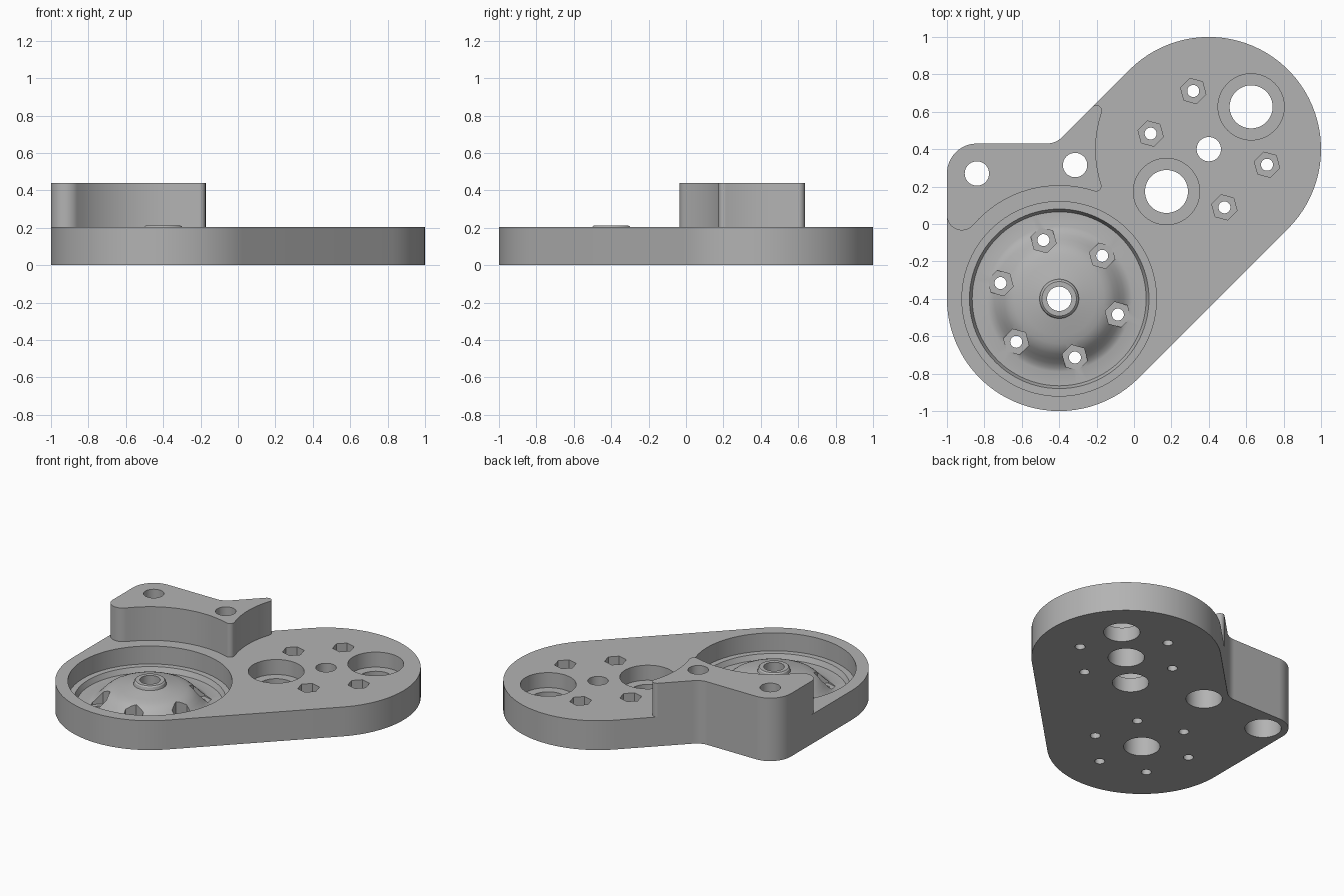
import bpy, bmesh
from math import sin, cos, radians, pi

if "Cube" in bpy.data.objects:
    bpy.data.objects.remove(bpy.data.objects["Cube"], do_unlink=True)

PLATE_TOP, BLOCK_TOP = 0.205, 0.44
WHEEL, GEAR = (-0.4, -0.4), (0.4, 0.4)      # centres of the two round ends

grey = bpy.data.materials.new("plain grey")
grey.use_nodes = True
grey.diffuse_color = (0.45, 0.45, 0.45, 1)
grey.node_tree.nodes["Principled BSDF"].inputs["Base Color"].default_value = grey.diffuse_color


def arc(centre, r, start, end):
    """Points along an arc, angles in degrees."""
    n = max(4, int(abs(end - start) / 4))
    steps = [radians(start + (end - start) * i / n) for i in range(n + 1)]
    return [(centre[0] + r * cos(a), centre[1] + r * sin(a)) for a in steps]


def polar(centre, r, angle):
    return centre[0] + r * cos(radians(angle)), centre[1] + r * sin(radians(angle))


def extrude(bm, outline, z0, z1):
    rings = [[bm.verts.new((x, y, z)) for x, y in outline] for z in (z0, z1)]
    bm.faces.new(rings[0][::-1])
    bm.faces.new(rings[1])
    for i in range(len(outline)):
        j = (i + 1) % len(outline)
        bm.faces.new((rings[0][i], rings[0][j], rings[1][j], rings[1][i]))


def circle(centre, r, n=64, phase=0):
    return [polar(centre, r, phase + 360 * i / n) for i in range(n)]


def lathe(bm, centre, profile, closed=False, n=64):
    """Revolve (radius, height) points; open profiles get end caps."""
    rings = [[bm.verts.new((x, y, z)) for x, y in circle(centre, r, n)] for r, z in profile]
    pairs = list(zip(rings, rings[1:]))
    if closed:
        pairs.append((rings[-1], rings[0]))
    else:
        bm.faces.new(rings[0][::-1])
        bm.faces.new(rings[-1])
    for a, b in pairs:
        for i in range(n):
            j = (i + 1) % n
            bm.faces.new((a[i], a[j], b[j], b[i]))


def finish(name, bm):
    bmesh.ops.remove_doubles(bm, verts=bm.verts, dist=0.0001)
    bmesh.ops.recalc_face_normals(bm, faces=bm.faces)
    mesh = bpy.data.meshes.new(name)
    bm.to_mesh(mesh)
    bm.free()
    mesh.materials.append(grey)
    obj = bpy.data.objects.new(name, mesh)
    bpy.context.collection.objects.link(obj)
    return obj


def activate(obj):
    bpy.ops.object.select_all(action='DESELECT')
    obj.select_set(True)
    bpy.context.view_layer.objects.active = obj


def cut(obj, cutter):
    activate(obj)
    mod = obj.modifiers.new("cut", 'BOOLEAN')
    mod.operation, mod.solver, mod.object = 'DIFFERENCE', 'EXACT', cutter
    bpy.ops.object.modifier_apply(modifier=mod.name)


# Shared back edge: inner fillet, then the rounded corner
back_edge = arc((-0.468, 0.55), 0.12, -45, -90) + arc((-0.84, 0.27), 0.16, 90, 180)

# Base plate
bm = bmesh.new()
extrude(bm, arc(GEAR, 0.6, -45, 135) + back_edge + arc(WHEEL, 0.6, 180, 315), 0, PLATE_TOP)
base_plate = finish("base_plate", bm)

# Raised block, hollowed to clear both round ends
bm = bmesh.new()
extrude(bm, arc((-0.92, 0.046), 0.08, 180, 319.4)
        + arc(WHEEL, 0.605, 139.4, 72)[1:-1]
        + arc((-0.204, 0.204), 0.03, 252, 378)
        + arc(GEAR, 0.605, 198, 161.2)[1:-1]
        + arc((-0.201, 0.605), 0.03, -18.8, 135)
        + back_edge, PLATE_TOP, BLOCK_TOP)
raised_block = finish("raised_block", bm)

# Domed dish with a stepped bore and hub
bm = bmesh.new()
dish_profile = [(0.115, 0), (0.52, 0), (0.52, 0.08), (0.48, 0.08), (0.465, 0.045),
                (0.39, 0.045), (0.37, 0.051), (0.345, 0.07), (0.32, 0.097), (0.295, 0.123),
                (0.27, 0.143), (0.24, 0.156), (0.2, 0.166), (0.105, 0.185),
                (0.1, 0.205), (0.092, 0.212), (0.065, 0.212), (0.065, 0.14), (0.115, 0.14)]
lathe(bm, WHEEL, dish_profile, closed=True, n=96)
dome_dish = finish("dome_dish", bm)

# Hexagonal nut pockets and screw holes
wheel_bolts = [polar(WHEEL, 0.325, 45 + 60 * k) for k in range(6)]
gear_bolts = [polar(GEAR, 0.322, a) for a in (105, 165, -15, -75)]
hexes, holes = bmesh.new(), bmesh.new()
for spots, floor in ((wheel_bolts, 0.04), (gear_bolts, 0.1)):
    for p in spots:
        extrude(hexes, circle(p, 0.07, 6, 45), floor, 0.3)
        extrude(holes, circle(p, 0.032, 32), -0.1, 0.5)

# Wide bores open from above
for a in (45, 225):
    lathe(holes, polar(GEAR, 0.32, a), [(0.115, -0.1), (0.115, 0.1), (0.177, 0.1), (0.177, 0.5)])
# Narrow bores widened from below
for p, step in ((GEAR, 0.14), ((-0.84, 0.27), 0.3), ((-0.315, 0.315), 0.3)):
    lathe(holes, p, [(0.115, -0.1), (0.115, step), (0.065, step), (0.065, 0.6)])

hex_cutter, hole_cutter = finish("hex_cutter", hexes), finish("hole_cutter", holes)
bm = bmesh.new()
extrude(bm, circle(WHEEL, 0.52, 96), -0.1, 0.3)
dish_cutter = finish("dish_cutter", bm)

cut(base_plate, dish_cutter)
for part in (base_plate, dome_dish):
    cut(part, hex_cutter)
for part in (base_plate, dome_dish, raised_block):
    cut(part, hole_cutter)
    activate(part)
    bpy.ops.object.shade_smooth_by_angle(angle=radians(30))
for cutter in (hex_cutter, hole_cutter, dish_cutter):
    bpy.data.objects.remove(cutter, do_unlink=True)
